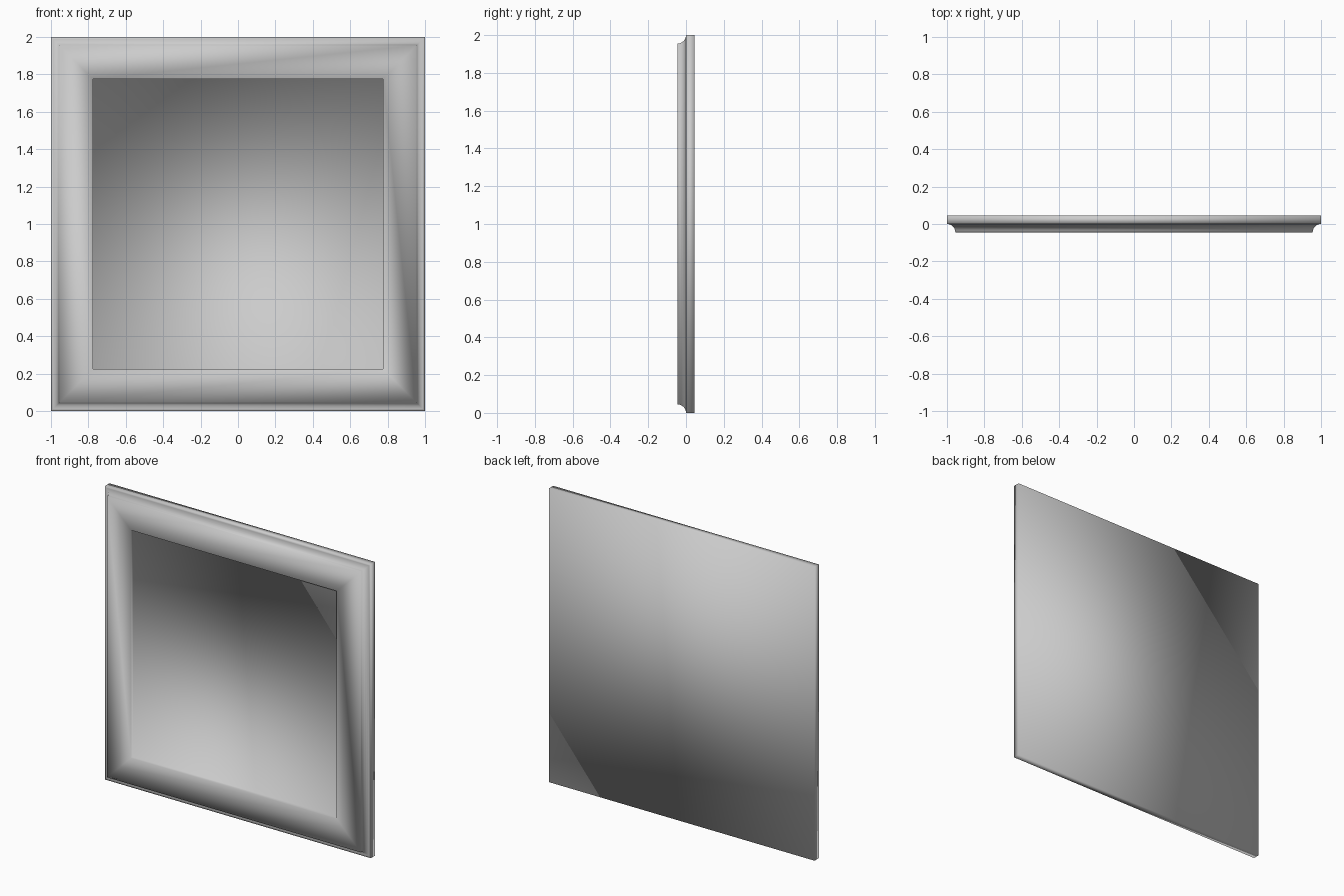
import bpy, bmesh, math

cube = bpy.data.objects.get("Cube")
if cube:
    bpy.data.objects.remove(cube)

grey = bpy.data.materials.new("plain grey")
grey.use_nodes = True
grey.diffuse_color = (0.6, 0.6, 0.6, 1)
grey.node_tree.nodes["Principled BSDF"].inputs["Base Color"].default_value = grey.diffuse_color

# Moulding section as (half width, depth), from the back edge to the panel
COVE, STEPS = 0.045, 6
section = [(1.0, 0.045)]
for i in range(STEPS + 1):
    a = math.pi / 2 * i / STEPS
    section.append((1 - COVE * math.sin(a), -COVE + COVE * math.cos(a)))
section += [(0.775, -0.045), (0.775, -0.02)]

# Sweep the section round the square, mitred at the corners
bm = bmesh.new()
rings = [[bm.verts.new((sx * h, y, 1 + sz * h))
          for sx, sz in ((-1, -1), (1, -1), (1, 1), (-1, 1))]
         for h, y in section]
for outer, inner in zip(rings, rings[1:]):
    for i in range(4):
        j = (i + 1) % 4
        bm.faces.new((outer[i], outer[j], inner[j], inner[i]))

# Flat back and recessed front panel
bm.faces.new(rings[0])
bm.faces.new(rings[-1])
bmesh.ops.recalc_face_normals(bm, faces=bm.faces)
for f in bm.faces:
    f.smooth = True

mesh = bpy.data.meshes.new("framed_panel")
bm.to_mesh(mesh)
bm.free()
mesh.materials.append(grey)
panel = bpy.data.objects.new("framed_panel", mesh)
bpy.context.collection.objects.link(panel)
